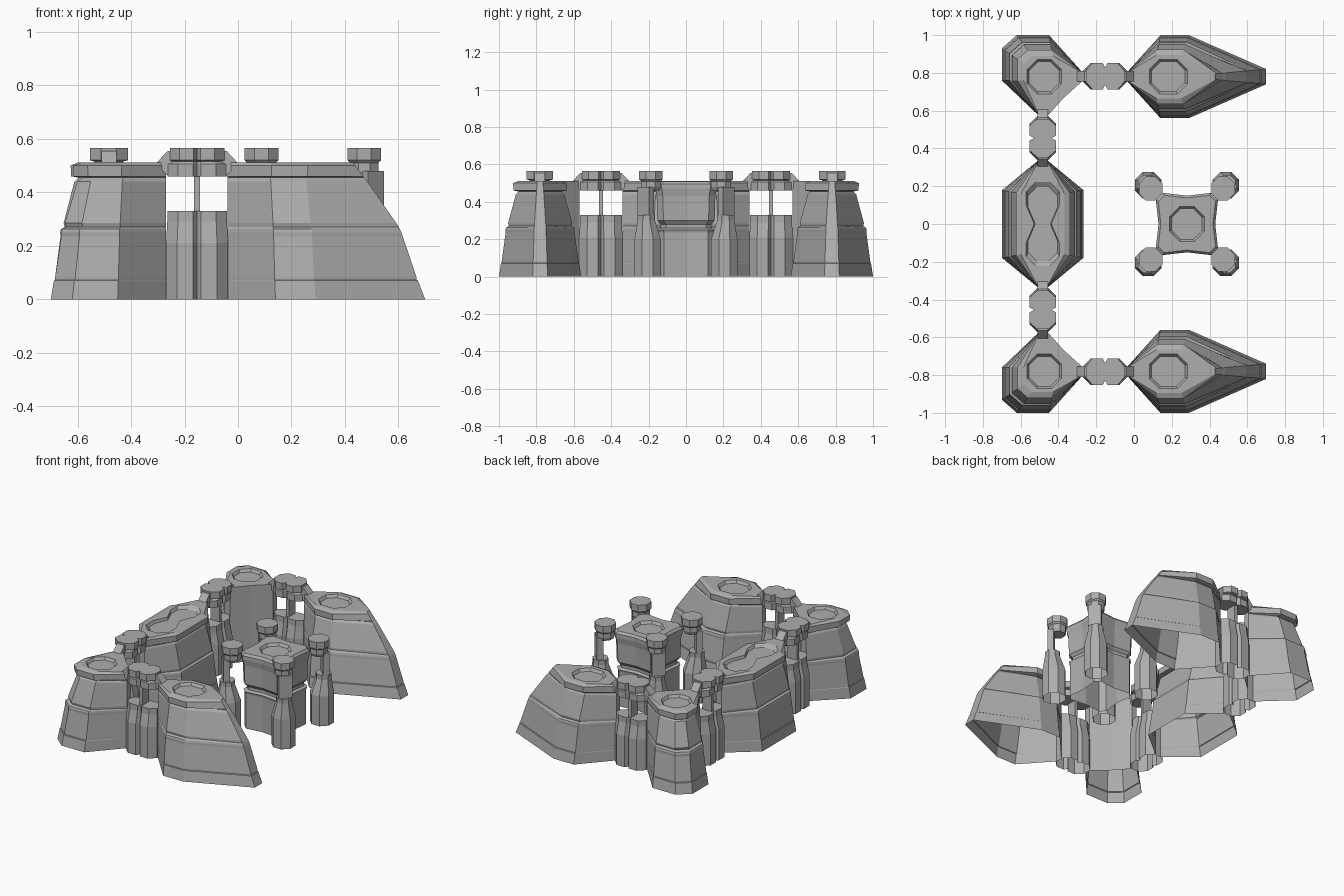
import bpy, bmesh, math

if "Cube" in bpy.data.objects:
    bpy.data.objects.remove(bpy.data.objects["Cube"])

stone = bpy.data.materials.new("dark_stone")
stone.diffuse_color = (.42, .42, .42, 1)
stone.use_nodes = True
stone.node_tree.nodes["Principled BSDF"].inputs["Base Color"].default_value = stone.diffuse_color


def loft(name, loops, hole=None, depth=0.018, bottom=False):
    """Skin through matching 3D loops; optional recessed hole in the top."""
    bm = bmesh.new()
    rings = [[bm.verts.new(p) for p in l] for l in loops]
    n = len(rings[0])
    for a, b in zip(rings, rings[1:]):
        for i in range(n):
            j = (i + 1) % n
            bm.faces.new((a[i], a[j], b[j], b[i]))
    if bottom:
        bm.faces.new(rings[0][::-1])
    top = rings[-1]
    if hole:
        z = loops[-1][0][2]
        cx = sum(p[0] for p in hole) / len(hole)
        cy = sum(p[1] for p in hole) / len(hole)
        m = len(hole)
        h = [bm.verts.new((x, y, z)) for x, y in hole]
        d = [bm.verts.new((cx + (x - cx) * .88, cy + (y - cy) * .88, z - depth))
             for x, y in hole]
        edges = [bm.edges.get((top[i], top[(i + 1) % n])) for i in range(n)]
        edges += [bm.edges.new((h[i], h[(i + 1) % m])) for i in range(m)]
        bmesh.ops.triangle_fill(bm, use_beauty=True, use_dissolve=False, edges=edges)
        for i in range(m):
            j = (i + 1) % m
            bm.faces.new((h[i], h[j], d[j], d[i]))
        bm.faces.new(d)
    else:
        bm.faces.new(top)
    bmesh.ops.recalc_face_normals(bm, faces=bm.faces)
    me = bpy.data.meshes.new(name)
    bm.to_mesh(me)
    bm.free()
    me.materials.append(stone)
    ob = bpy.data.objects.new(name, me)
    bpy.context.collection.objects.link(ob)
    return ob


def octagon(cx, cy, r):
    return [(cx + r * math.cos(math.radians(22.5 + 45 * k)),
             cy + r * math.sin(math.radians(22.5 + 45 * k))) for k in range(8)]


def double_octagon(c, r, waist):
    """Two octagons merged along x, pinched at the middle."""
    right = [(c + r * math.cos(math.radians(a)), r * math.sin(math.radians(a)))
             for a in (-112.5, -67.5, -22.5, 22.5, 67.5, 112.5)]
    return right + [(0, waist)] + [(-x, -y) for x, y in right] + [(0, -waist)]


def place(pts, cx, cy, turn, sx=1, sy=1):
    pts = [(x * sx, y * sy) for x, y in pts]
    return [(cx - y, cy + x) if turn else (cx + x, cy + y) for x, y in pts]


def at(pts, z):
    return [(x, y, z) for x, y in pts]


def rect(w, d):
    return [(-w, -d), (w, -d), (w, d), (-w, d)]


def box(name, loc, size, rot=0):
    c, s = math.cos(rot), math.sin(rot)
    base = [(loc[0] + x * c - y * s, loc[1] + x * s + y * c)
            for x, y in rect(size[0] / 2, size[1] / 2)]
    return loft(name, [at(base, loc[2]), at(base, loc[2] + size[2])], bottom=True)


# tower wall profile: height, inward blend, blend along the sloping prow edge
LEVELS = [(0, 0, 0), (.07, .10, .10), (.073, .14, .12), (.082, .14, .12),
          (.235, .34, .31), (.25, .33, .33), (.262, .36, .35), (.27, .50, .365),
          (.285, .46, .40), (.44, .86, .80), (.455, 1.02, .85), (.46, .74, .86),
          (.50, .72, .97), (.512, 1.0, 1.0)]


def tower(name, base, top, hole, prow=()):
    loops = []
    for z, t, tp in LEVELS:
        loop = []
        for i, (b, e) in enumerate(zip(base, top)):
            k = tp if i in prow else t
            loop.append((b[0] + (e[0] - b[0]) * k, b[1] + (e[1] - b[1]) * k, z))
        loops.append(loop)
    return loft(name, loops, hole)


def connector(cx, cy, turn):
    fig = double_octagon(.045, .077, .046)
    body = [(0, 1, 1), (.21, 1, 1), (.29, .96, .75), (.33, .96, .75)]
    loft("connector_base", [at(place(fig, cx, cy, turn, sx, sy), z) for z, sx, sy in body])
    cap = [(.46, .96, .85), (.505, .96, .85), (.515, .8, .75), (.52, .88, 1), (.565, .88, 1)]
    loft("connector_cap", [at(place(fig, cx, cy, turn, sx, sy), z) for z, sx, sy in cap],
         bottom=True)
    box("connector_post", (cx, cy, .33), (.022, .07, .13), math.pi / 2 if turn else 0)
    # sloped shoulders tying the cap to the towers
    shoulder = [(.465, .113), (.50, .15), (.512, .15), (.555, .11)]
    loft("connector_shoulder", [at(place(rect(w, .028), cx, cy, turn), z)
                                for z, w in shoulder], bottom=True)


# outer towers, mirrored front to back
for s in (-1, 1):
    prow_b = [(-.04, .02), (.14, .22), (.29, .22), (.70, .04),
              (.70, -.04), (.29, -.22), (.14, -.22), (-.04, -.02)]
    prow_t = [(-.04, .02), (.12, .115), (.25, .115), (.43, .015),
              (.43, -.015), (.25, -.115), (.12, -.115), (-.04, -.02)]
    prow_hole = [(x if x < .175 else x + .02, y) for x, y in octagon(.172, s * .78, .098)]
    tower("prow_tower", place(prow_b, 0, s * .78, False),
          place(prow_t, 0, s * .78, False), prow_hole, (3, 4))

    necks = [(-.50, .57), (-.46, .57), (-.37, .67), (-.27, .76), (-.27, .80)]
    cor_b = necks + [(-.45, 1.0), (-.62, 1.0), (-.70, .93), (-.70, .76)]
    cor_t = necks + [(-.43, .89), (-.54, .89), (-.585, .85), (-.585, .76)]
    tower("corner_tower", place(cor_b, 0, 0, False, sy=s),
          place(cor_t, 0, 0, False, sy=s), octagon(-.475, s * .78, .098))

    connector(-.153, s * .782, False)
    connector(-.483, s * .455, True)

# long middle tower on the rear wall
mid_b = [(-.02, .34), (-.215, .18), (-.215, -.18), (-.02, -.34),
         (.02, -.34), (.215, -.18), (.215, .18), (.02, .34)]
mid_t = [(-.02, .34), (-.115, .16), (-.115, -.16), (-.02, -.34),
         (.02, -.34), (.115, -.16), (.115, .16), (.02, .34)]
tower("middle_tower", place(mid_b, -.483, 0, False), place(mid_t, -.483, 0, False),
      place(double_octagon(.135, .095, .045), -.483, 0, True))

# central keep
KX = .28
quarter = [(.15, 0), (.165, .13), (.13, .165)]
plan = []
for k in range(4):
    c, s = round(math.cos(k * math.pi / 2)), round(math.sin(k * math.pi / 2))
    plan += [(x * c - y * s, x * s + y * c) for x, y in quarter]
keep = [(0, .9), (.235, .9), (.25, .93), (.26, .83), (.28, .83), (.30, .93),
        (.43, .95), (.47, 1), (.495, 1), (.51, .92)]
loft("central_keep", [at(place(plan, KX, 0, False, f, f), z) for z, f in keep],
     octagon(KX, 0, .10))

# four bottle-shaped posts around the keep
for sx in (-1, 1):
    for sy in (-1, 1):
        d = .205
        body = [(0, .076, d), (.20, .076, d), (.30, .05, .212), (.33, .05, .212)]
        loft("post_base", [at(octagon(KX + sx * o, sy * o, r), z) for z, r, o in body])
        box("post_neck", (KX + sx * .222, sy * .214, .33), (.085, .04, .15),
            -sx * sy * math.pi / 4)
        cap = [(.46, .05), (.48, .058), (.51, .058), (.52, .068), (.565, .068)]
        loft("post_cap", [at(octagon(KX + sx * .192, sy * .188, r), z) for z, r in cap],
             bottom=True)
